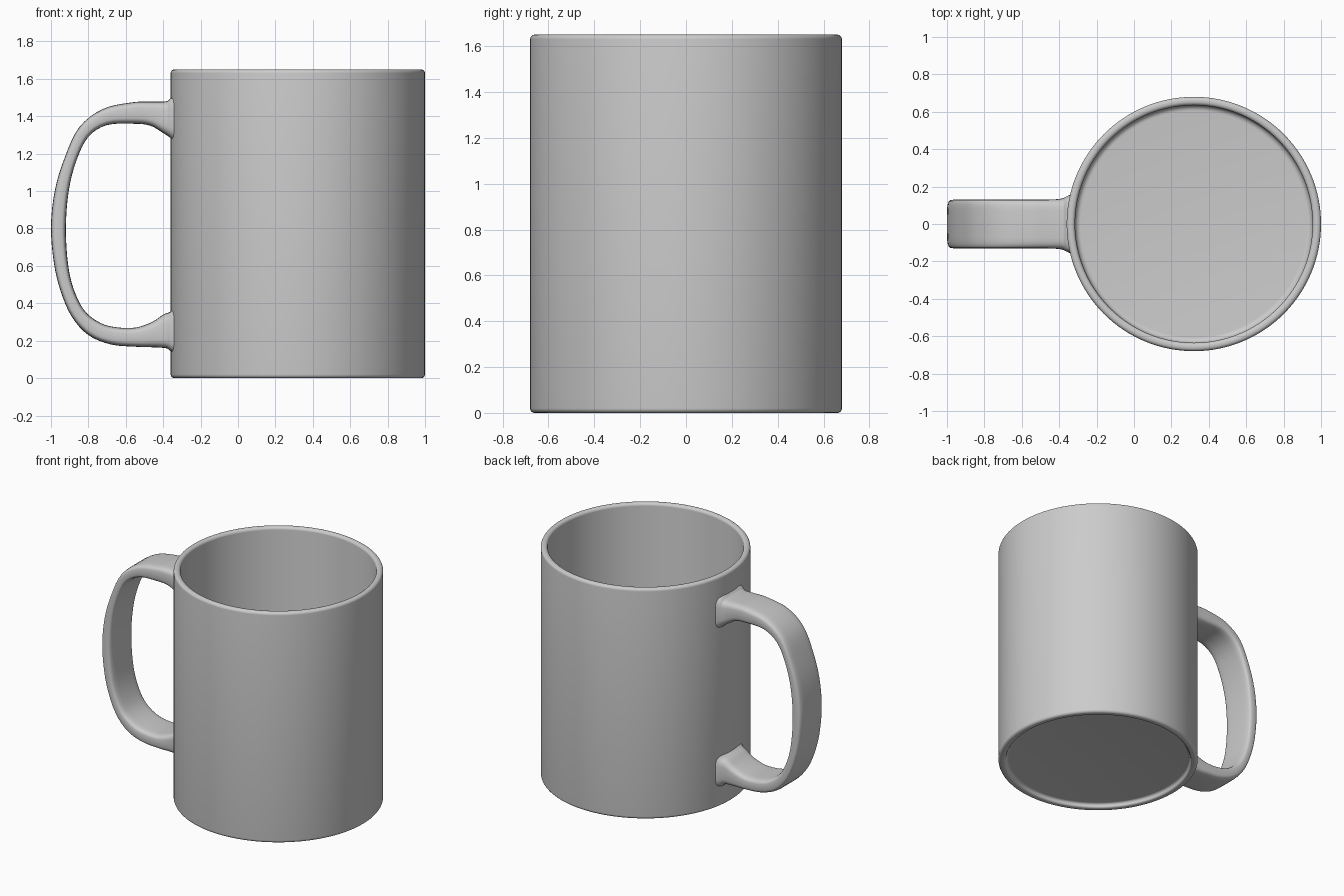
import bpy, bmesh, math
from mathutils import Vector

old = bpy.data.objects.get("Cube")
if old:
    bpy.data.objects.remove(old, do_unlink=True)

CX, R, H = 0.32, 0.68, 1.65      # body axis, radius, height

glaze = bpy.data.materials.new("grey_ceramic")
glaze.use_nodes = True
glaze.diffuse_color = (0.6, 0.6, 0.6, 1)
glaze.node_tree.nodes["Principled BSDF"].inputs["Base Color"].default_value = (0.6, 0.6, 0.6, 1)


def finish(bm, name, angle):
    bmesh.ops.recalc_face_normals(bm, faces=bm.faces)
    mesh = bpy.data.meshes.new(name)
    bm.to_mesh(mesh)
    bm.free()
    mesh.materials.append(glaze)
    ob = bpy.data.objects.new(name, mesh)
    bpy.context.collection.objects.link(ob)
    bpy.ops.object.select_all(action='DESELECT')
    ob.select_set(True)
    bpy.context.view_layer.objects.active = ob
    bpy.ops.object.shade_smooth_by_angle(angle=math.radians(angle))


def arc(r, z, rad, start, end, n=6):
    """Profile fillet around (r, z), angles in degrees."""
    angles = [math.radians(start + (end - start) * i / n) for i in range(n + 1)]
    return [(r + rad * math.cos(a), z + rad * math.sin(a)) for a in angles]


# Body: one closed profile turned around the axis
profile = [(0, 0.03)]
profile += arc(0.61, 0.01, 0.02, 90, 0)            # recessed underside
profile += arc(0.645, 0.015, 0.015, 180, 270)      # foot ring
profile += arc(R - 0.02, 0.02, 0.02, 270, 360)
profile += arc(R - 0.02, H - 0.02, 0.02, 0, 90)    # rounded rim
profile += arc(0.655, H - 0.02, 0.02, 90, 180)
profile += arc(0.605, 0.10, 0.03, 0, -90)          # inner floor fillet
profile += [(0, 0.07)]

bm = bmesh.new()
verts = [bm.verts.new((CX + r, 0, z)) for r, z in profile]
edges = [bm.edges.new(pair) for pair in zip(verts, verts[1:])]
bmesh.ops.spin(bm, geom=verts + edges, cent=(CX, 0, 0), axis=(0, 0, 1),
               angle=math.tau, steps=128, use_duplicate=False)
bmesh.ops.remove_doubles(bm, verts=bm.verts, dist=0.0005)
finish(bm, "mug_body", 40)

# Handle: stations of outer point, inner point and half width
stations = [
    (-0.335, 1.51, -0.335, 1.26, 0.16),
    (-0.362, 1.495, -0.362, 1.285, 0.147),
    (-0.385, 1.48, -0.40, 1.31, 0.135),
    (-0.46, 1.478, -0.47, 1.35, 0.13),
    (-0.56, 1.475, -0.56, 1.36, 0.13),
    (-0.72, 1.44, -0.70, 1.353, 0.13),
    (-0.85, 1.34, -0.80, 1.29, 0.13),
    (-0.93, 1.17, -0.865, 1.16, 0.13),
    (-0.98, 1.00, -0.905, 1.00, 0.13),
    (-1.00, 0.81, -0.92, 0.81, 0.13),
    (-0.985, 0.62, -0.91, 0.62, 0.13),
    (-0.95, 0.47, -0.88, 0.48, 0.13),
    (-0.89, 0.33, -0.82, 0.36, 0.13),
    (-0.80, 0.23, -0.735, 0.295, 0.13),
    (-0.68, 0.18, -0.65, 0.272, 0.13),
    (-0.55, 0.168, -0.55, 0.27, 0.13),
    (-0.46, 0.165, -0.46, 0.30, 0.13),
    (-0.385, 0.16, -0.40, 0.34, 0.135),
    (-0.362, 0.145, -0.362, 0.355, 0.147),
    (-0.335, 0.13, -0.335, 0.38, 0.16),
]


def smooth_path(points, steps):
    """Catmull-Rom curve through the stations."""
    pts = [Vector(p) for p in points]
    pts = [pts[0]] + pts + [pts[-1]]
    for a, b, c, d in zip(pts, pts[1:], pts[2:], pts[3:]):
        for i in range(steps):
            t = i / steps
            yield 0.5 * (2 * b + (c - a) * t + (2 * a - 5 * b + 4 * c - d) * t * t
                         + (3 * b - a - 3 * c + d) * t ** 3)
    yield pts[-1]


def squircle(v, power=0.5):
    return math.copysign(abs(v) ** power, v)


SIDES = 32
bm = bmesh.new()
rings = []
for ox, oz, ix, iz, half in smooth_path(stations, 4):
    outer, inner = Vector((ox, 0, oz)), Vector((ix, 0, iz))
    mid, reach = (outer + inner) / 2, (outer - inner) / 2
    ring = []
    for k in range(SIDES):
        a = math.tau * k / SIDES
        p = mid + reach * squircle(math.cos(a))
        p.y = half * squircle(math.sin(a), 0.36)
        ring.append(bm.verts.new(p))
    rings.append(ring)
for a, b in zip(rings, rings[1:]):
    for k in range(SIDES):
        n = (k + 1) % SIDES
        bm.faces.new((a[k], a[n], b[n], b[k]))
bm.faces.new(rings[0])
bm.faces.new(rings[-1])
finish(bm, "handle", 60)
